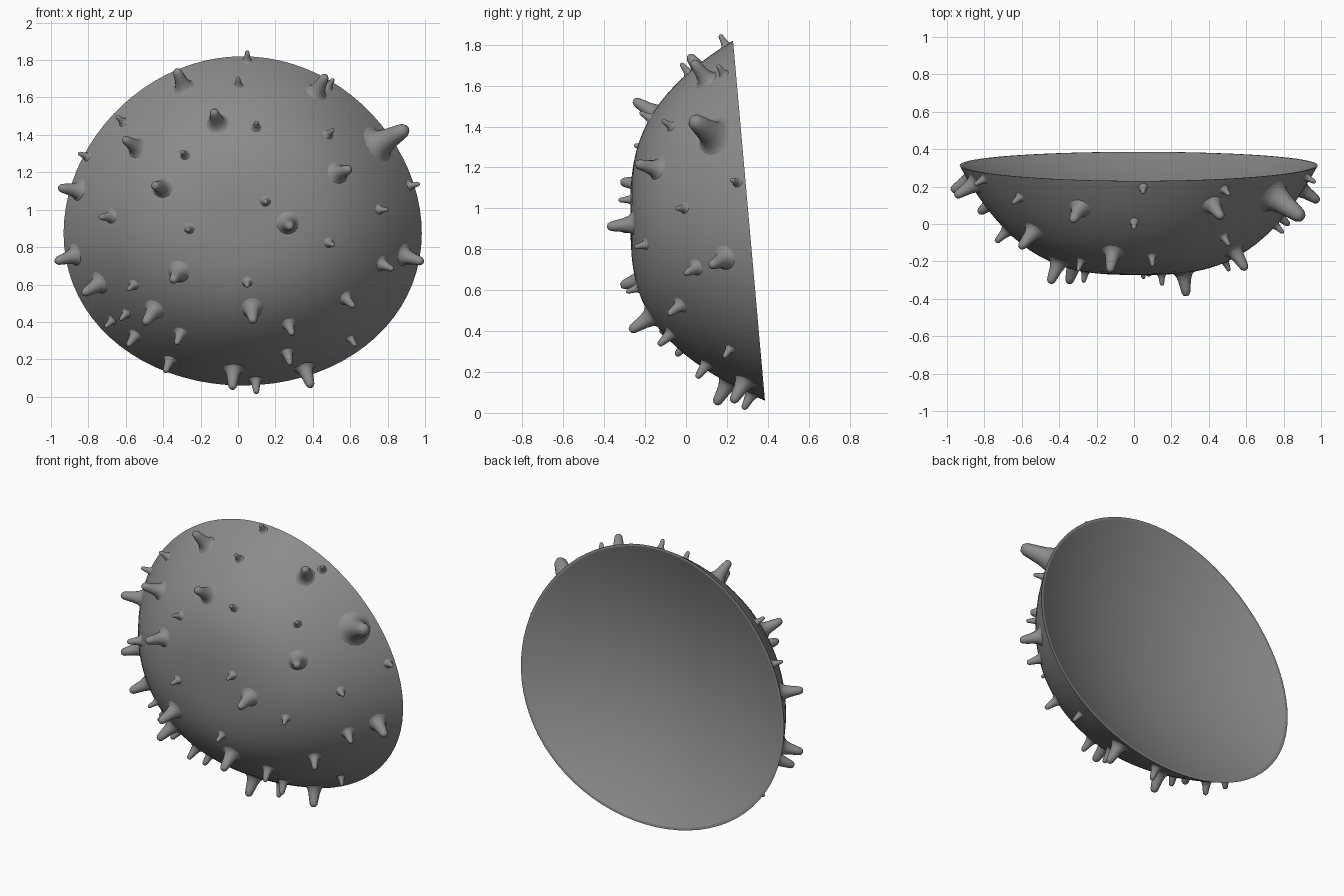
import bpy, bmesh
from math import sin, cos, pi, hypot
from mathutils import Vector

cube = bpy.data.objects.get("Cube")
if cube:
    bpy.data.objects.remove(cube, do_unlink=True)

# Shell proportions: a blunt dome with a leaning rim and a shallow hollow back
CX, CZ = 0.025, 0.94
WIDE, DEEP, TALL = 0.955, 0.58, 0.88
RIM_Y, LEAN = 0.308, -0.078
TAPER, FLATTEN = 0.075, 0.12
CURVE = 3.0
HOLLOW, LIP = 0.37, 0.985

grey = bpy.data.materials.new("plain grey")
grey.use_nodes = True
colour = (0.26, 0.26, 0.26, 1)
grey.diffuse_color = colour
grey.node_tree.nodes["Principled BSDF"].inputs["Base Color"].default_value = colour


def place(across, up, depth):
    """Map rim-plane coordinates and a depth fraction to the model."""
    return Vector((CX + WIDE * across * (1 - TAPER * up),
                   RIM_Y + LEAN * up - DEEP * depth * (1 - FLATTEN * up),
                   CZ + TALL * up))


def dome(across, up):
    return place(across, up, max(0, 1 - hypot(across, up) ** CURVE))


def outward(across, up):
    slope = CURVE * hypot(across, up) ** (CURVE - 2)
    return Vector((slope * across / WIDE, -1 / DEEP,
                   slope * up / TALL + LEAN / (TALL * DEEP))).normalized()


def make_object(name, bm, sharp):
    mesh = bpy.data.meshes.new(name)
    bm.to_mesh(mesh)
    bm.free()
    mesh.materials.append(grey)
    obj = bpy.data.objects.new(name, mesh)
    bpy.context.collection.objects.link(obj)
    bpy.ops.object.select_all(action='DESELECT')
    obj.select_set(True)
    bpy.context.view_layer.objects.active = obj
    bpy.ops.object.shade_smooth_by_angle(angle=sharp)


# Shell: one half of a sphere becomes the dome, the other the hollow back
bm = bmesh.new()
bmesh.ops.create_uvsphere(bm, u_segments=80, v_segments=48, radius=1)
for v in bm.verts:
    across, up, side = v.co
    if side > -0.01:
        v.co = dome(across, up)
    else:
        bowl = HOLLOW * (1 - hypot(across, up) ** 2)
        v.co = place(across * LIP, up * LIP, bowl)
make_object("shell", bm, pi / 9)

# Spike tips (x, z), grouped by spike length
EXTRA, LONG, MEDIUM, SHORT = 0.21, 0.125, 0.085, 0.06
tips = {
    EXTRA: [(.98, 1.48)],
    LONG: [(-.33, 1.75), (.47, 1.72), (-.13, 1.53), (.6, 1.22), (-.45, 1.13),
           (-.97, 1.12), (.28, .91), (-.99, .72), (.99, .72), (-.35, .62),
           (-.83, .55), (.08, .4), (-.5, .39), (-.03, .04), (.4, .03),
           (-.61, 1.38)],
    MEDIUM: [(-.74, .96), (.83, .68), (.62, .48), (.29, .33), (-.33, .28),
             (.28, .17), (-.59, .27), (-.39, .13), (.1, 0)],
    SHORT: [(.05, 1.85), (0, 1.71), (.51, 1.7), (-.65, 1.5), (-.87, 1.31),
            (.1, 1.47), (-.3, 1.31), (.51, 1.43), (.98, 1.14), (.15, 1.04),
            (.8, 1), (-.27, .89), (.51, .81), (.05, .59), (-.59, .57),
            (-.63, .41), (-.71, .37), (.63, .27)],
}
# Flared base to blunt tip, as (radius, height) fractions of the length
profile = [(.54, -.05), (.43, .01), (.34, .12), (.27, .35), (.22, .65),
           (.18, .87), (.11, .97)]
SIDES = 16


def find_base(x, z, length):
    """Step back from the tip along the normal until it meets the shell."""
    limit = 1 - 0.4 * length
    across = up = 0
    for step in range(30):
        normal = outward(across, up)
        new_up = (z - length * normal.z - CZ) / TALL
        new_across = (x - length * normal.x - CX) / (WIDE * (1 - TAPER * new_up))
        across, up = (across + new_across) / 2, (up + new_up) / 2
        shrink = min(1, limit / hypot(across, up))
        across, up = across * shrink, up * shrink
    return dome(across, up), outward(across, up)


def add_spike(bm, x, z, length):
    base, normal = find_base(x, z, length)
    turn = normal.to_track_quat('Z', 'Y')
    rings = []
    for radius, height in profile:
        ring = []
        for i in range(SIDES):
            angle = 2 * pi * i / SIDES
            point = Vector((radius * cos(angle), radius * sin(angle), height))
            ring.append(bm.verts.new(base + turn @ (point * length)))
        rings.append(ring)
    tip = bm.verts.new(base + normal * length)
    for i in range(SIDES):
        j = (i + 1) % SIDES
        for low, high in zip(rings, rings[1:]):
            bm.faces.new((low[i], low[j], high[j], high[i]))
        bm.faces.new((rings[-1][i], rings[-1][j], tip))


# Spikes over the outside
bm = bmesh.new()
for length, places in tips.items():
    for x, z in places:
        add_spike(bm, x, z, length)
make_object("spikes", bm, pi / 3)
